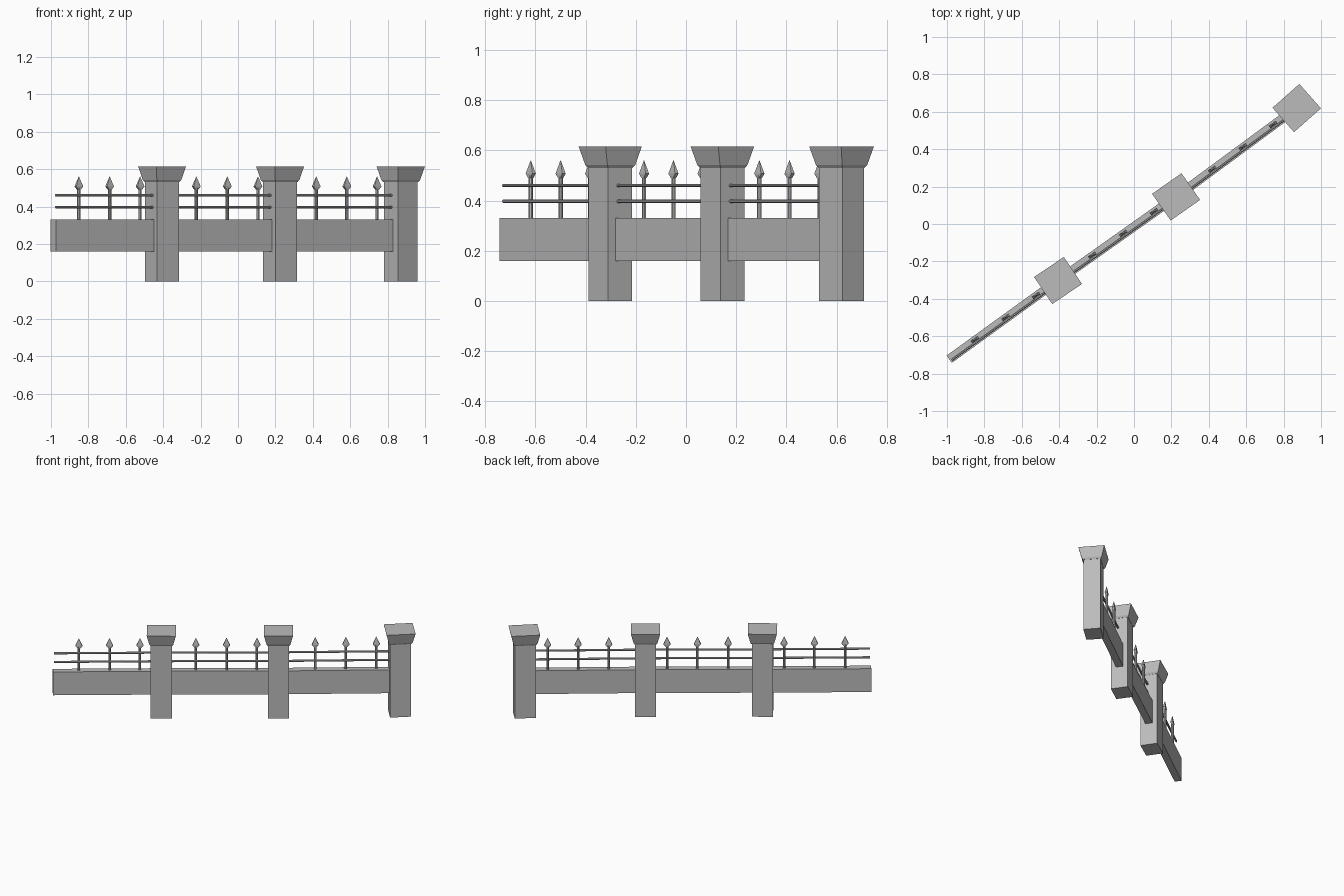
import bpy, bmesh, math
from mathutils import Vector, Matrix

cube = bpy.data.objects.get("Cube")
if cube:
    bpy.data.objects.remove(cube, do_unlink=True)

grey = bpy.data.materials.new("stone_grey")
grey.use_nodes = True
colour = (0.5, 0.5, 0.5, 1)
grey.diffuse_color = colour
grey.node_tree.nodes["Principled BSDF"].inputs["Base Color"].default_value = colour


def lofted(name, rings, place):
    """Stack of rings, each a list of points, capped at both ends."""
    bm = bmesh.new()
    loops = [[bm.verts.new(p) for p in ring] for ring in rings]
    n = len(loops[0])
    for low, high in zip(loops, loops[1:]):
        for i in range(n):
            j = (i + 1) % n
            bm.faces.new((low[i], low[j], high[j], high[i]))
    bm.faces.new(loops[0][::-1])
    bm.faces.new(loops[-1])
    bmesh.ops.recalc_face_normals(bm, faces=bm.faces)
    mesh = bpy.data.meshes.new(name)
    bm.to_mesh(mesh)
    bm.free()
    mesh.materials.append(grey)
    obj = bpy.data.objects.new(name, mesh)
    obj.matrix_world = place
    bpy.context.collection.objects.link(obj)
    return obj


def rect(length, depth, z):
    x, y = length / 2, depth / 2
    return [(-x, -y, z), (x, -y, z), (x, y, z), (-x, y, z)]


def circle(radius, sides):
    turn = math.tau / sides
    return [(radius * math.cos((i + 0.5) * turn), radius * math.sin((i + 0.5) * turn))
            for i in range(sides)]


def frame(x, y, angle):
    return Matrix.Translation((x, y, 0)) @ Matrix.Rotation(angle, 4, "Z")


# Pillars: shaft and flared cap
pillars = [(-0.406, -0.302, 34), (0.225, 0.145, 35), (0.87, 0.62, 41.5)]
for i, (x, y, degrees) in enumerate(pillars, 1):
    place = frame(x, y, math.radians(degrees))
    lofted(f"pillar_shaft_{i}", [rect(0.14, 0.115, 0), rect(0.14, 0.115, 0.54)], place)
    lofted(f"pillar_cap_{i}", [rect(0.143, 0.118, 0.53), rect(0.158, 0.134, 0.542),
                               rect(0.192, 0.174, 0.615)], place)


# Fence sections, measured back from the pillar that ends each one
def section(number, x, y, angle, length, shift):
    place = frame(x, y, angle)
    start, end = -length, -0.04
    middle = place @ Matrix.Translation(((start + end) / 2, 0, 0))
    lofted(f"low_wall_{number}", [rect(end - start, 0.048, z) for z in (0.16, 0.33)], middle)

    # Rails run along the front of the posts
    for label, z in (("lower", 0.397), ("upper", 0.46)):
        rings = [[(along, -0.011 + u, z + v) for u, v in circle(0.007, 8)]
                 for along in (start + 0.008, end)]
        lofted(f"{label}_rail_{number}", rings, place)

    # Posts with flat spearheads
    for k, back in enumerate((0.546, 0.343, 0.142), 1):
        spot = place @ Matrix.Translation((-back - shift, 0.004, 0))
        lofted(f"post_{number}_{k}",
               [[(u, v, z) for u, v in circle(0.009, 8)] for z in (0.32, 0.5)], spot)
        lofted(f"spearhead_{number}_{k}",
               [rect(0.016, 0.014, 0.49), rect(0.046, 0.017, 0.507),
                rect(0.001, 0.001, 0.56)], spot)


for i, (x, y, degrees) in enumerate(pillars):
    if i:
        run = Vector((x, y)) - Vector(pillars[i - 1][:2])
    else:
        run = Vector((x + 0.988, y + 0.723))
    length = min(run.length, 0.75) if i else run.length
    section(i + 1, x, y, math.atan2(run.y, run.x), length, 0.012 if i == 2 else 0)
